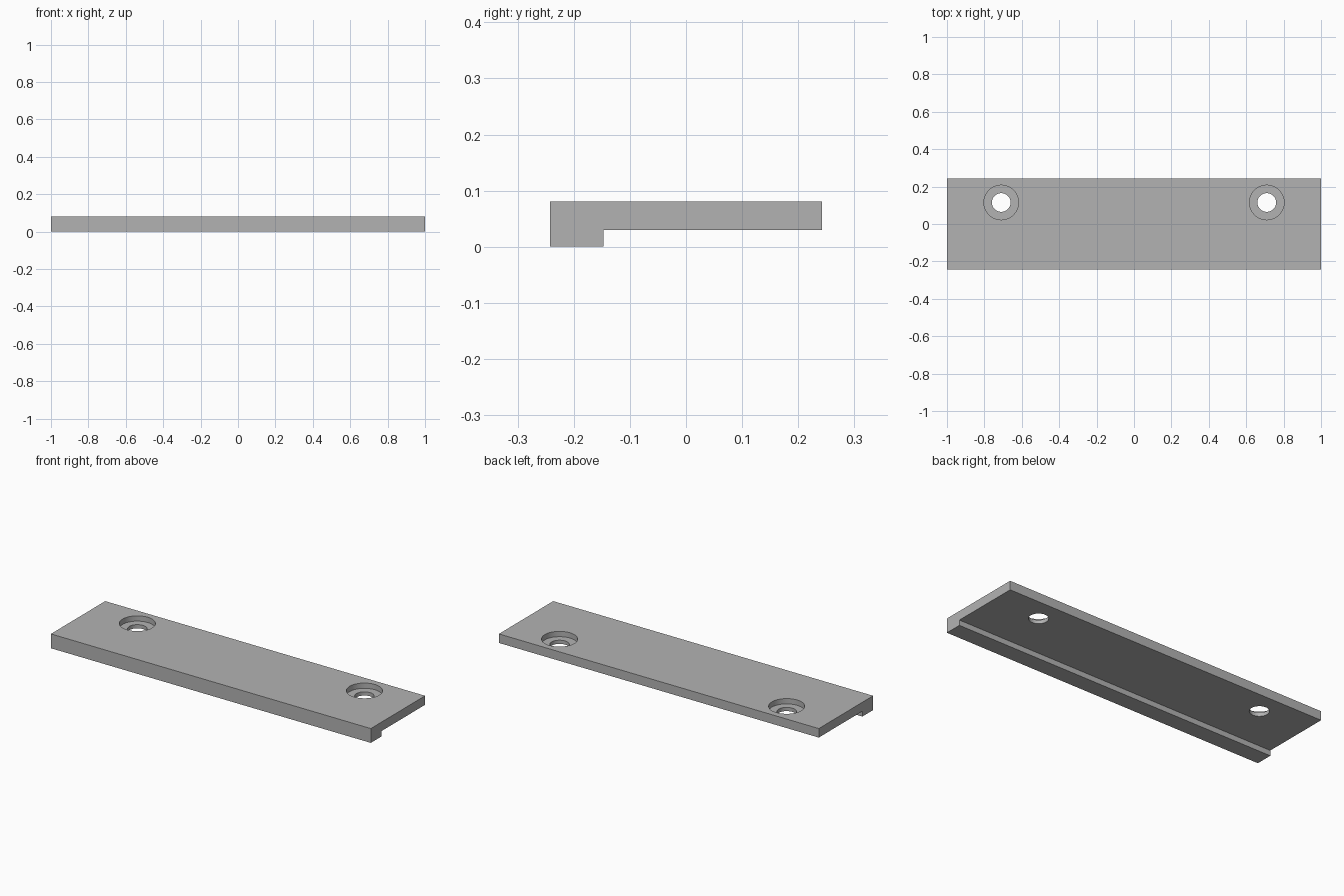
import bpy
import bmesh

cube = bpy.data.objects.get("Cube")
if cube:
    bpy.data.objects.remove(cube, do_unlink=True)

TOP, UNDERSIDE, DEPTH = 0.081, 0.03, 0.2425
LIP_BACK = -0.147
HOLE_X, HOLE_Y = 0.71, 0.115
BORE_FLOOR = TOP - 0.03

grey = bpy.data.materials.new("plain_grey")
grey.use_nodes = True
colour = (0.45, 0.45, 0.45, 1)
grey.diffuse_color = colour
grey.node_tree.nodes["Principled BSDF"].inputs["Base Color"].default_value = colour

# Plate with a lip along the front: side profile extruded along x
profile = [(-DEPTH, 0), (LIP_BACK, 0), (LIP_BACK, UNDERSIDE),
           (DEPTH, UNDERSIDE), (DEPTH, TOP), (-DEPTH, TOP)]
bm = bmesh.new()
face = bm.faces.new([bm.verts.new((-1, y, z)) for y, z in profile])
extruded = bmesh.ops.extrude_face_region(bm, geom=[face])["geom"]
bmesh.ops.translate(bm, vec=(2, 0, 0),
                    verts=[v for v in extruded if isinstance(v, bmesh.types.BMVert)])
bmesh.ops.recalc_face_normals(bm, faces=bm.faces)
mesh = bpy.data.meshes.new("mounting_plate")
bm.to_mesh(mesh)
bm.free()
plate = bpy.data.objects.new("mounting_plate", mesh)
bpy.context.collection.objects.link(plate)
mesh.materials.append(grey)


def cut_hole(name, x, radius, bottom):
    """Cut a round hole from above the plate down to the given height."""
    height = TOP + 0.05 - bottom
    bpy.ops.mesh.primitive_cylinder_add(vertices=64, radius=radius, depth=height,
                                        location=(x, HOLE_Y, bottom + height / 2))
    cutter = bpy.context.object
    cutter.name = name
    cutter.data.materials.append(grey)
    cutter.hide_render = True
    bpy.context.view_layer.objects.active = plate
    cut = plate.modifiers.new(name, "BOOLEAN")
    cut.operation = "DIFFERENCE"
    cut.solver = "EXACT"
    cut.object = cutter
    bpy.ops.object.modifier_apply(modifier=cut.name)
    bpy.data.objects.remove(cutter, do_unlink=True)


# Counterbored screw holes, one at each end
for side, x in (("left", HOLE_X), ("right", -HOLE_X)):
    cut_hole(side + "_counterbore", x, 0.0925, BORE_FLOOR)
    cut_hole(side + "_screw_hole", x, 0.05, -0.05)

bpy.ops.object.select_all(action="DESELECT")
plate.select_set(True)
bpy.context.view_layer.objects.active = plate
bpy.ops.object.shade_smooth_by_angle()
